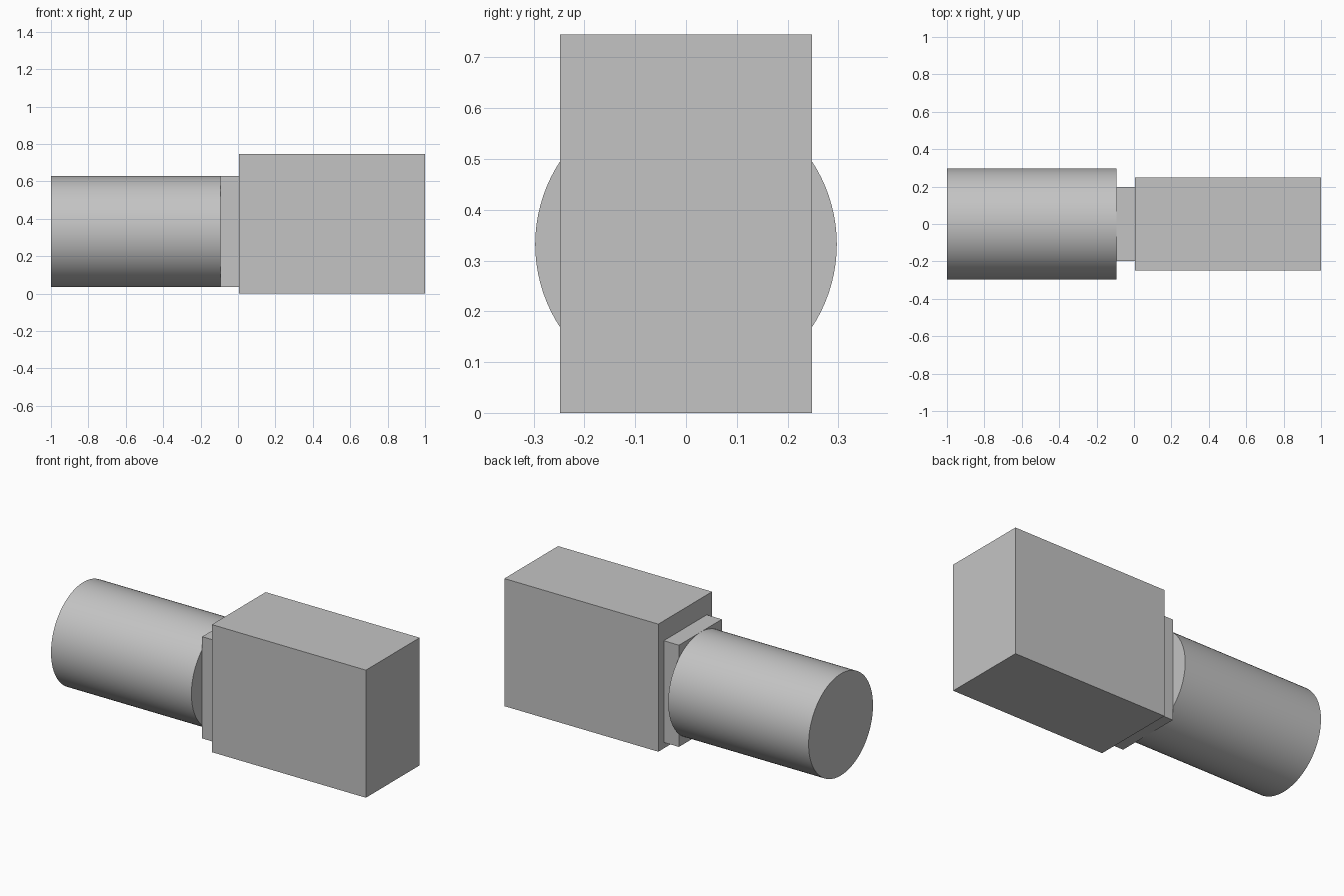
import bpy
import math

cube = bpy.data.objects.get("Cube")
if cube:
    bpy.data.objects.remove(cube, do_unlink=True)

# Single plain grey
GREY = (0.55, 0.55, 0.55, 1.0)
grey = bpy.data.materials.new("plain grey")
grey.use_nodes = True
grey.diffuse_color = GREY
grey.node_tree.nodes["Principled BSDF"].inputs["Base Color"].default_value = GREY

AXIS_Z = 0.332      # height of the barrel axis
RADIUS = 0.297
BARREL_END = -0.093
BODY_START = 0.005


def finish(name):
    obj = bpy.context.object
    obj.name = obj.data.name = name
    obj.data.materials.append(grey)
    return obj


def block(name, x0, x1, width, z0, z1):
    bpy.ops.mesh.primitive_cube_add(size=1, location=((x0 + x1) / 2, 0, (z0 + z1) / 2))
    obj = finish(name)
    obj.scale = (x1 - x0, width, z1 - z0)
    bpy.ops.object.transform_apply(location=False, rotation=False, scale=True)


# Main rectangular body
block("body", BODY_START, 1.0, 0.496, 0.0, 0.745)

# Narrow plate joining the body and the barrel
block("neck", BARREL_END, BODY_START, 0.396, AXIS_Z - RADIUS, AXIS_Z + RADIUS)

# Round barrel lying along x
bpy.ops.mesh.primitive_cylinder_add(
    vertices=96, radius=RADIUS, depth=BARREL_END + 1.0,
    location=((BARREL_END - 1.0) / 2, 0, AXIS_Z), rotation=(0, math.pi / 2, 0))
finish("barrel")
bpy.ops.object.shade_smooth_by_angle(angle=math.radians(30))
